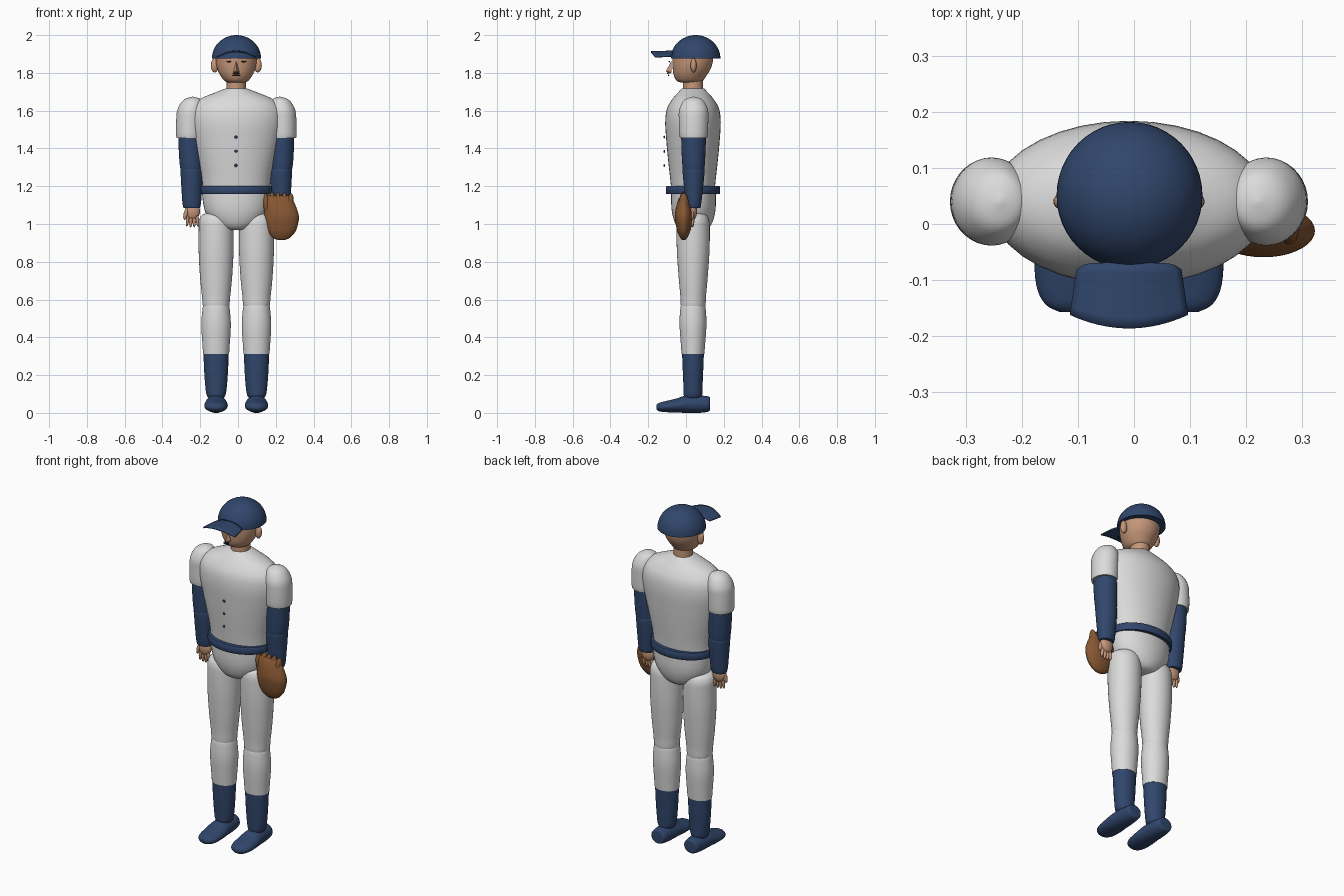
import bpy, bmesh, math
from mathutils import Vector, Matrix

if "Cube" in bpy.data.objects:
    bpy.data.objects.remove(bpy.data.objects["Cube"])

CX, CY = -0.009, 0.037      # body axis


def material(name, rgb):
    m = bpy.data.materials.new(name)
    m.diffuse_color = (*rgb, 1)
    m.use_nodes = True
    m.node_tree.nodes["Principled BSDF"].inputs["Base Color"].default_value = m.diffuse_color
    return m


NAVY = material("navy", (0.030, 0.062, 0.150))
CLOTH = material("light grey cloth", (0.70, 0.71, 0.70))
SKIN = material("skin", (0.56, 0.31, 0.19))
LEATHER = material("brown leather", (0.24, 0.095, 0.032))
DARK = material("dark face lines", (0.02, 0.018, 0.018))


def finish(name, bm, mat, angle=40):
    bmesh.ops.recalc_face_normals(bm, faces=bm.faces)
    me = bpy.data.meshes.new(name)
    bm.to_mesh(me)
    bm.free()
    me.materials.append(mat)
    me.shade_smooth()
    me.set_sharp_from_angle(angle=math.radians(angle))
    ob = bpy.data.objects.new(name, me)
    bpy.context.collection.objects.link(ob)
    return ob


def smooth_rings(rings, steps):
    """Catmull-Rom interpolation between cross-sections."""
    pts = [Vector(r) for r in rings]
    out = []
    for i in range(len(pts) - 1):
        p0, p1 = pts[max(i - 1, 0)], pts[i]
        p2, p3 = pts[i + 1], pts[min(i + 2, len(pts) - 1)]
        for k in range(steps):
            t = k / steps
            out.append(0.5 * (2 * p1 + (p2 - p0) * t + (2 * p0 - 5 * p1 + 4 * p2 - p3) * t * t
                              + (3 * p1 - p0 - 3 * p2 + p3) * t ** 3))
    return out + [pts[-1]]


def loft(name, mat, rings, steps=4, seg=36, along_y=False):
    """Elliptical sections (position, centre a, centre b, radius a, radius b)."""
    bm = bmesh.new()
    loops = []
    for h, a, b, ra, rb in smooth_rings(rings, steps):
        loop = []
        for k in range(seg):
            t = 2 * math.pi * k / seg
            u = a + max(ra, 0.001) * math.cos(t)
            v = b + max(rb, 0.001) * math.sin(t)
            loop.append(bm.verts.new((u, h, v) if along_y else (u, v, h)))
        loops.append(loop)
    for l0, l1 in zip(loops, loops[1:]):
        for k in range(seg):
            n = (k + 1) % seg
            bm.faces.new((l0[k], l0[n], l1[n], l1[k]))
    bm.faces.new(loops[0])
    bm.faces.new(loops[-1])
    return finish(name, bm, mat)


def column(name, mat, x, y, sections, steps=4):
    """Upright loft with a fixed axis; sections are (z, radius x, radius y)."""
    return loft(name, mat, [(z, x, y, rx, ry) for z, rx, ry in sections], steps)


def ellipsoid(name, mat, loc, radii, tilt=0.0, seg=20):
    bm = bmesh.new()
    bmesh.ops.create_uvsphere(bm, u_segments=seg, v_segments=seg // 2, radius=1)
    m = Matrix.Translation(loc) @ Matrix.Rotation(tilt, 4, 'Y') @ Matrix.Diagonal((*radii, 1))
    bmesh.ops.transform(bm, matrix=m, verts=bm.verts)
    return finish(name, bm, mat, 60)


# Torso, belt, pelvis
column("jersey_torso", CLOTH, CX, CY, [
    (1.17, .176, .114), (1.25, .185, .122), (1.35, .208, .133), (1.45, .232, .142),
    (1.54, .248, .147), (1.61, .240, .138), (1.66, .195, .110), (1.695, .115, .080),
    (1.718, .055, .058)])
column("belt", NAVY, CX, CY, [(1.158, .187, .141), (1.162, .190, .144),
                              (1.196, .190, .144), (1.20, .187, .141)], 1)
column("pelvis", CLOTH, CX, CY + .003, [
    (.968, .045, .05), (.978, .085, .078), (1.005, .125, .098), (1.05, .158, .112),
    (1.10, .174, .118), (1.17, .182, .118)])

# Jersey buttons
for z in (1.46, 1.385, 1.31):
    ellipsoid("jersey_button", NAVY, (CX - .002, -.115, z), (.008, .004, .008), seg=12)

# Neck and head
column("neck", SKIN, CX, CY, [(1.69, .054, .054), (1.73, .052, .053), (1.79, .052, .053)], 2)
loft("head", SKIN, [
    (1.748, CX, .020, .040, .042), (1.757, CX, .020, .062, .068), (1.785, CX, .022, .084, .086),
    (1.82, CX, .030, .100, .100), (1.86, CX, .035, .108, .107), (1.90, CX, .037, .106, .106),
    (1.95, CX, .040, .080, .080)])

# Cap crown
dome = [(1.877 + .123 * math.sin(a), CX + .001, .051, .130 * math.cos(a), .131 * math.cos(a))
        for a in (math.radians(6 * i) for i in range(16))]
loft("cap_crown", NAVY, dome, 1, 48)

# Cap brim: arched sheet with a rounded front edge
bm = bmesh.new()
N, M = 16, 6
grid = []
for j in range(M + 1):
    v = j / M
    row = []
    for i in range(N + 1):
        u = 2 * i / N - 1
        front = -.186 + .024 * u * u
        back = -.069 - .012 * abs(u) ** 8
        row.append(bm.verts.new((CX + u * (.092 + .012 * v), back + (front - back) * v,
                                 1.915 - .027 * u * u - .004 * v)))
    grid.append(row)
for j in range(M):
    for i in range(N):
        bm.faces.new((grid[j][i], grid[j][i + 1], grid[j + 1][i + 1], grid[j + 1][i]))
brim = finish("cap_brim", bm, NAVY)
solid = brim.modifiers.new("thickness", 'SOLIDIFY')
solid.thickness = .007
solid.offset = 0

# Nose: small wedge standing in front of the face
bm = bmesh.new()
nose = [bm.verts.new(p) for p in ((CX, -.078, 1.862), (CX - .016, -.076, 1.805),
                                  (CX + .016, -.076, 1.805), (CX, -.107, 1.808),
                                  (CX, -.085, 1.795))]
for f in ((0, 1, 3), (0, 3, 2), (0, 2, 1), (1, 4, 3), (3, 4, 2), (1, 2, 4)):
    bm.faces.new([nose[i] for i in f])
finish("nose", bm, SKIN)

# Mouth
ellipsoid("upper_lip", DARK, (CX, -.096, 1.798), (.019, .004, .005), seg=12)
ellipsoid("lower_lip", DARK, (CX, -.092, 1.787), (.023, .004, .004), seg=12)

for s, side in ((-1, "right"), (1, "left")):
    # Eyes and ears
    ellipsoid(side + "_eye", DARK, (CX + s * .040, -.088, 1.86), (.014, .004, .004), seg=12)
    ellipsoid(side + "_ear", SKIN, (CX + s * .114, .040, 1.84), (.021, .016, .038))

    # Sleeve, upper arm, forearm
    def arm(o, r):
        return [(z, CX + s * (o + d), CY + .003, rx, ry) for z, d, rx, ry in r]
    loft(side + "_sleeve", CLOTH, arm(.240, [
        (1.455, .008, .069, .072), (1.48, .008, .071, .076), (1.55, .006, .072, .078),
        (1.60, .003, .070, .077), (1.64, -.004, .058, .062), (1.663, -.009, .038, .041),
        (1.674, -.010, .003, .003)]))
    loft(side + "_upper_arm", NAVY, arm(.240, [
        (1.255, -.002, .035, .035), (1.28, -.002, .054, .054), (1.32, 0, .060, .060),
        (1.40, .002, .063, .064), (1.48, .004, .063, .066)]))
    loft(side + "_forearm", NAVY, arm(.236, [
        (1.085, 0, .043, .036), (1.11, 0, .049, .041), (1.18, 0, .054, .049),
        (1.25, 0, .058, .056), (1.295, .002, .056, .056), (1.325, .004, .03, .03)]))

    # Hand
    hx = CX + s * .232
    ellipsoid(side + "_palm", SKIN, (hx, CY, 1.068), (.040, .022, .047))
    ellipsoid(side + "_thumb", SKIN, (hx + s * .035, CY - .008, 1.055), (.012, .013, .034), -s * .25, 14)
    for k, drop in enumerate((.004, 0, 0, .006)):
        f = (k - 1.5) * .0175
        ellipsoid(side + "_finger", SKIN, (hx + s * f, CY - .004, 1.017 + drop),
                  (.009, .011, .036), -s * f * 4, 14)

    # Leg, sock, shoe
    lx = CX + s * .107
    column(side + "_thigh", CLOTH, lx, CY + .001, [
        (.53, .045, .045), (.56, .068, .064), (.62, .075, .068), (.72, .085, .077),
        (.85, .092, .086), (.97, .092, .088), (1.02, .090, .084), (1.05, .070, .066),
        (1.065, .02, .02)])
    column(side + "_trouser_calf", CLOTH, lx, CY, [
        (.312, .069, .060), (.36, .072, .064), (.46, .078, .071), (.53, .074, .069),
        (.575, .066, .062), (.60, .04, .04)])
    column(side + "_sock", NAVY, lx, CY, [
        (.07, .030, .035), (.09, .048, .048), (.13, .056, .050), (.22, .063, .054),
        (.318, .067, .058)])
    loft(side + "_shoe", NAVY, [
        (.127, lx, .048, .028, .028), (.120, lx, .047, .044, .040), (.07, lx, .046, .052, .046),
        (.0, lx, .046, .058, .046), (-.05, lx, .039, .062, .037), (-.11, lx, .033, .058, .029),
        (-.143, lx, .031, .042, .022), (-.157, lx, .031, .016, .010)], along_y=True)

# Glove on the left hand: leaf-shaped pocket with a fingered top edge
GY = -.012
loft("glove_pocket", LEATHER, [
    (.914, .230, GY, .010, .006), (.925, .230, GY, .042, .018), (.96, .231, GY, .073, .034),
    (1.01, .231, GY, .089, .044), (1.05, .230, GY, .091, .047), (1.10, .221, GY, .083, .038),
    (1.135, .213, GY, .074, .026), (1.15, .211, GY, .066, .012)])
for x, top, lean in ((.150, 1.165, -.1), (.182, 1.168, -.03), (.212, 1.165, 0),
                     (.243, 1.165, .06), (.274, 1.162, .14)):
    ellipsoid("glove_finger", LEATHER, (x, GY, top - .06), (.018, .026, .062), lean, 16)
